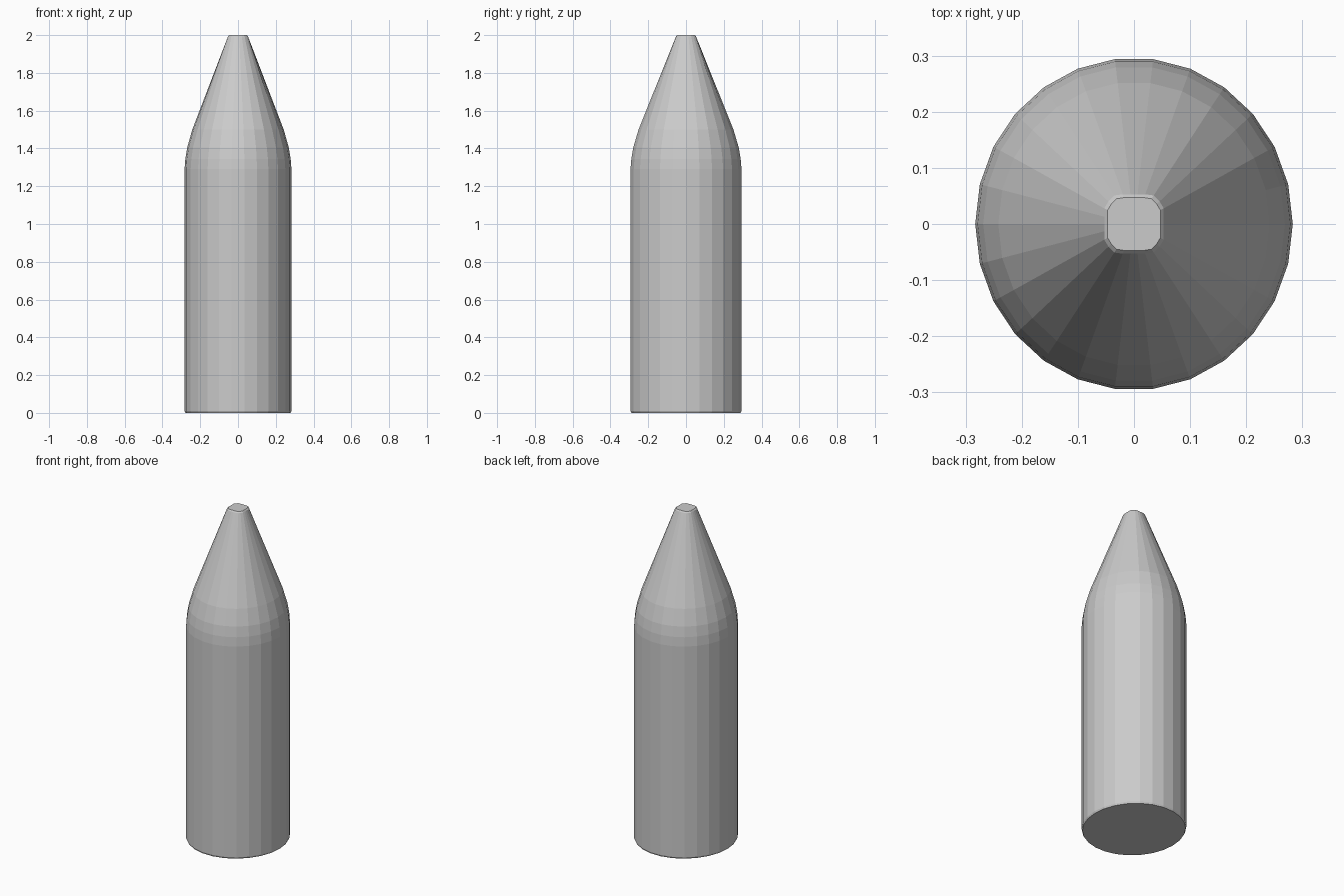
import bpy, bmesh
from math import cos, sin, tau

if "Cube" in bpy.data.objects:
    bpy.data.objects.remove(bpy.data.objects["Cube"])

SIDES = 26          # vertex on +-x, flat facet on +-y
RX, RY = 0.283, 0.296


def oval(scale, z):
    return [(RX * scale * cos(tau * i / SIDES), RY * scale * sin(tau * i / SIDES), z)
            for i in range(SIDES)]


def octagon(half, z):
    pts = []
    for i in range(SIDES):
        c, s = cos(tau * i / SIDES), sin(tau * i / SIDES)
        r = half / max(abs(c), abs(s), (abs(c) + abs(s)) / 1.62)
        pts.append((r * c, r * s, z))
    return pts


# body with softened shoulder, tapering to a small clipped-square tip
rings = [oval(0.985, 0.0), oval(1.0, 0.01), oval(1.0, 1.29), oval(0.985, 1.345),
         oval(0.95, 1.405), oval(0.855, 1.50),
         octagon(0.053, 1.993), octagon(0.047, 2.0)]

bm = bmesh.new()
loops = [[bm.verts.new(p) for p in ring] for ring in rings]
for low, high in zip(loops, loops[1:]):
    for i in range(SIDES):
        j = (i + 1) % SIDES
        bm.faces.new((low[i], low[j], high[j], high[i]))
bm.faces.new(loops[0][::-1])
bm.faces.new(loops[-1])
bmesh.ops.recalc_face_normals(bm, faces=bm.faces)

mesh = bpy.data.meshes.new("pointed_cylinder")
bm.to_mesh(mesh)
bm.free()
body = bpy.data.objects.new("pointed_cylinder", mesh)
bpy.context.collection.objects.link(body)
